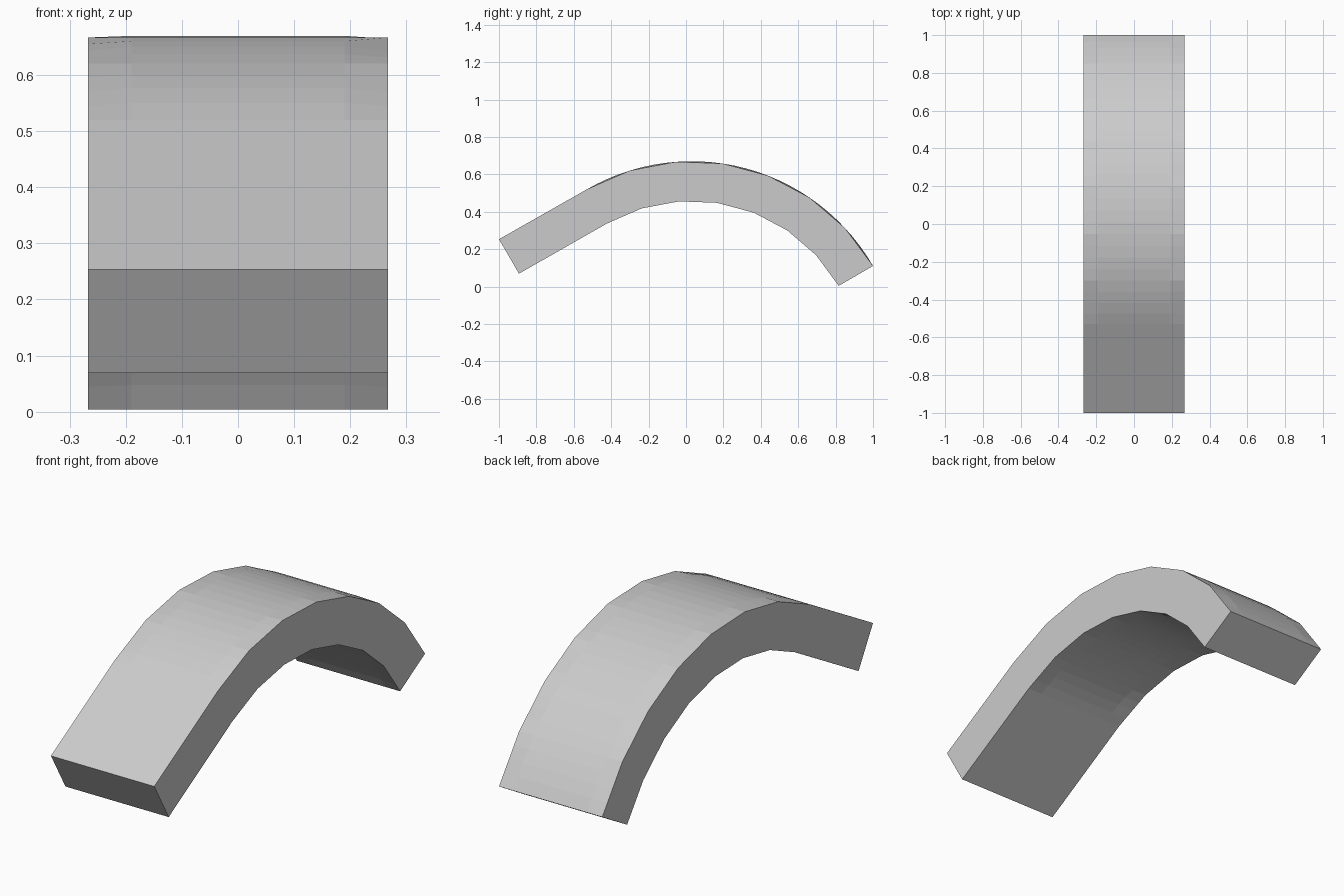
import bpy, bmesh
from math import cos, sin, radians, floor

if "Cube" in bpy.data.objects:
    bpy.data.objects.remove(bpy.data.objects["Cube"])

CY, CZ = 0.03, -0.45          # arc centre
R_OUT, R_IN = 1.12, 0.908     # outer and inner radius
SEGS, SUB = 7, 4              # coarse side facets, subdivisions in the middle


def arc_point(r, k):
    a = radians(120 - 90 * k / SEGS)
    return CY + r * cos(a), CZ + r * sin(a)


def curve(r, fine):
    pts = []
    for i in range(SEGS * SUB + 1):
        k = i / SUB
        if fine:
            pts.append(arc_point(r, k))
        else:
            # side edges follow the coarse chords
            j = min(floor(k), SEGS - 1)
            p, q, t = arc_point(r, j), arc_point(r, j + 1), k - j
            pts.append((p[0] + (q[0] - p[0]) * t, p[1] + (q[1] - p[1]) * t))
    return pts


def section(fine):
    # straight 30 degree ramp followed by a quarter arc
    top = [(-1.0, 0.253)] + curve(R_OUT, fine)
    bottom = [(-0.893, 0.069)] + curve(R_IN, fine)
    return top + bottom[::-1]


# Curved slab: coarse on both side faces, smoother across the middle
bm = bmesh.new()
rings = [[bm.verts.new((x, y, z)) for y, z in section(abs(x) < 0.25)]
         for x in (-0.267, -0.19, 0.19, 0.267)]
n = len(rings[0])
for a, b in zip(rings, rings[1:]):
    for i in range(n):
        j = (i + 1) % n
        bm.faces.new((a[i], a[j], b[j], b[i]))

# Side caps as strips between top and bottom edges
for ring in (rings[0], rings[-1]):
    for i in range(n // 2 - 1):
        bm.faces.new((ring[i], ring[i + 1], ring[n - 2 - i], ring[n - 1 - i]))

bmesh.ops.recalc_face_normals(bm, faces=bm.faces)
mesh = bpy.data.meshes.new("curved_slab")
bm.to_mesh(mesh)
bm.free()
slab = bpy.data.objects.new("curved_slab", mesh)
bpy.context.collection.objects.link(slab)
